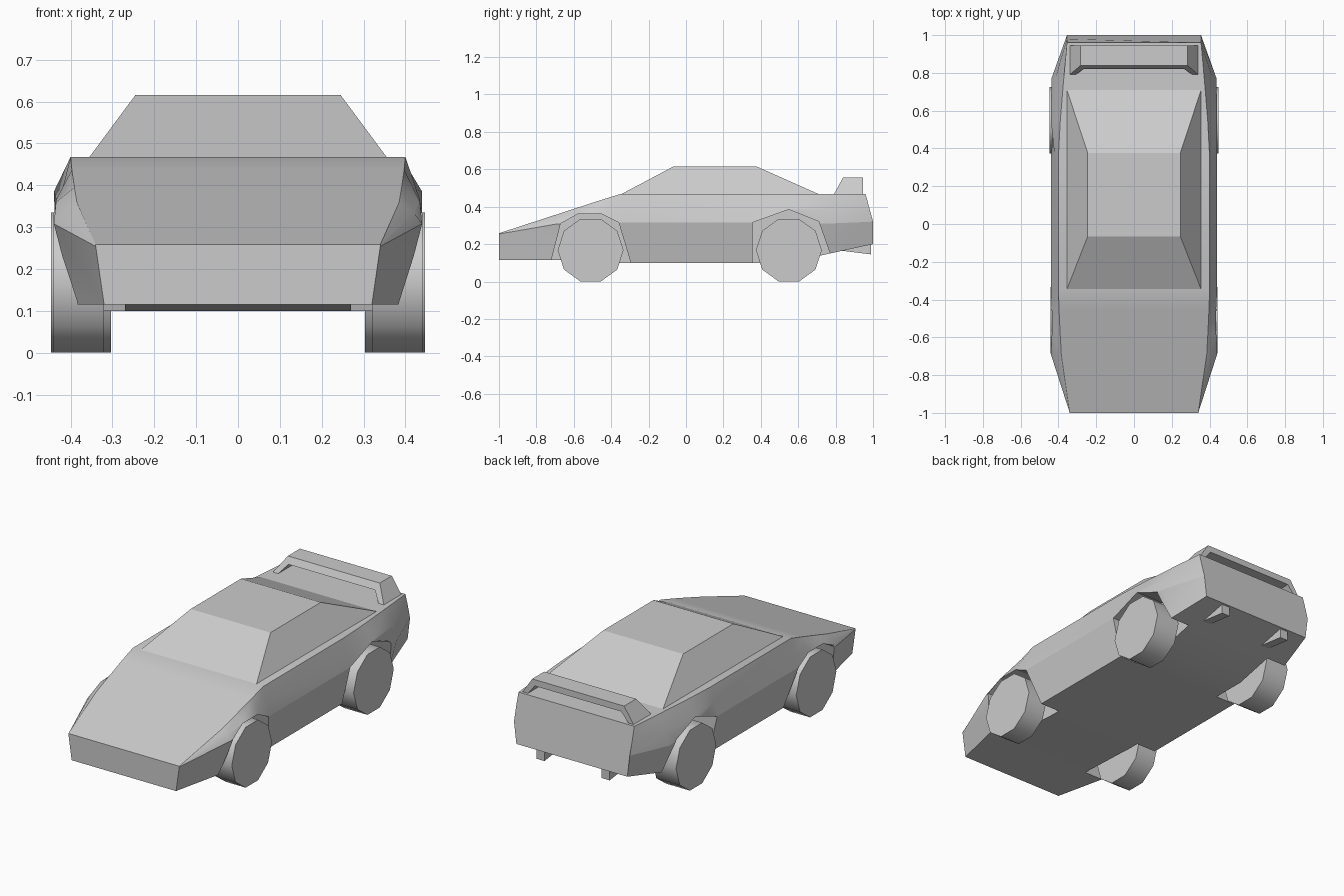
import bpy, bmesh, math

cube = bpy.data.objects.get("Cube")
if cube:
    bpy.data.objects.remove(cube, do_unlink=True)

GREY = (0.6, 0.6, 0.6, 1)
paint = bpy.data.materials.new("plain grey")
paint.use_nodes = True
paint.diffuse_color = GREY
paint.node_tree.nodes["Principled BSDF"].inputs["Base Color"].default_value = GREY


def finish(name, bm, smooth=0):
    """Turn a bmesh into a grey object, optionally smoothed below an angle."""
    bmesh.ops.remove_doubles(bm, verts=bm.verts, dist=0.0005)
    bmesh.ops.recalc_face_normals(bm, faces=bm.faces)
    mesh = bpy.data.meshes.new(name)
    bm.to_mesh(mesh)
    bm.free()
    mesh.materials.append(paint)
    obj = bpy.data.objects.new(name, mesh)
    bpy.context.collection.objects.link(obj)
    if smooth:
        shade(obj, smooth)
    return obj


def shade(obj, degrees):
    bpy.ops.object.select_all(action='DESELECT')
    obj.select_set(True)
    bpy.context.view_layer.objects.active = obj
    bpy.ops.object.shade_smooth_by_angle(angle=math.radians(degrees))


def loft(rings):
    """Skin matching closed rings of points and cap both ends."""
    bm = bmesh.new()
    rows = [[bm.verts.new(p) for p in ring] for ring in rings]
    n = len(rows[0])
    for a, b in zip(rows, rows[1:]):
        for i in range(n):
            j = (i + 1) % n
            bm.faces.new((a[i], a[j], b[j], b[i]))
    bm.faces.new(rows[0])
    bm.faces.new(rows[-1])
    return bm


def side_prism(profile, x0, x1):
    """Extrude a (y, z) outline across the car."""
    return loft([[(x, y, z) for y, z in profile] for x in (x0, x1)])


def mirrored(half):
    return half + [(-x, y, z) for x, y, z in reversed(half)]


# Body: stations along y, each with sill, waist, flare and shoulder as (x, z)
stations = [
    (-1.00, (.32, .115), (.34, .254), (.34, .256), (.34, .258)),
    (-0.69, (.39, .115), (.44, .308), (.42, .335), (.385, .359)),
    (-0.58, (.39, .11), (.44, .31), (.435, .36), (.391, .395)),
    (-0.45, (.39, .105), (.44, .312), (.435, .365), (.397, .437)),
    (-0.35, (.39, .10), (.44, .315), (.42, .39), (.40, .468)),
    (0.36, (.39, .10), (.44, .315), (.42, .39), (.40, .468)),
    (0.55, (.39, .10), (.44, .315), (.44, .385), (.39, .468)),
    (0.77, (.39, .15), (.437, .31), (.417, .385), (.372, .468)),
    (1.00, (.34, .20), (.355, .32), (.356, .395), (.355, .468)),
]
rings = [mirrored([(x, y, z) for x, z in pts]) for y, *pts in stations]
# Rake the tail panel forward above the waist
rings[-1] = [(x, y - max(0, z - .32) * .27, z) for x, y, z in rings[-1]]
body = finish("body", loft(rings))

# Wheel wells cut into the body
arches = {
    "front": [(-.73, 0), (-.72, .115), (-.67, .31), (-.58, .36),
              (-.45, .36), (-.36, .315), (-.295, .10), (-.27, 0)],
    "rear": [(.355, 0), (.355, .315), (.55, .385), (.71, .32),
             (.77, .15), (.80, 0)],
}
for name, outline in arches.items():
    for side in (1, -1):
        cutter = finish(name + "_well_cutter", side_prism(outline, side * .27, side * .6))
        cutter.hide_render = True
        cut = body.modifiers.new("well", 'BOOLEAN')
        cut.operation = 'DIFFERENCE'
        cut.solver = 'EXACT'
        cut.object = cutter
        bpy.ops.object.select_all(action='DESELECT')
        bpy.context.view_layer.objects.active = body
        bpy.ops.object.modifier_apply(modifier=cut.name)
        bpy.data.objects.remove(cutter, do_unlink=True)
shade(body, 20)

# Cabin with sloped windscreen, sides and rear window
def rectangle(x, y0, y1, z):
    return mirrored([(x, y0, z), (x, y1, z)])


finish("cabin", loft([rectangle(.357, -.35, .715, .465),
                      rectangle(.245, -.065, .375, .616)]))

# Ten-sided wheels
for name, y, x0, x1 in (("front", -.51, .32, .442), ("rear", .55, .303, .447)):
    outline = []
    for i in range(10):
        a = math.tau * i / 10
        outline.append((y + .176 * math.cos(a), .1675 + .176 * math.sin(a)))
    for side, word in ((1, "left"), (-1, "right")):
        finish(f"{name}_{word}_wheel", side_prism(outline, side * x0, side * x1), 40)

# Spoiler: a raked arch standing on the rear deck
arch = [(.342, .465), (.282, .555), (-.282, .555), (-.342, .465),
        (-.31, .465), (-.265, .52), (.265, .52), (.31, .465)]
front = [(x, .79 + (z - .465) * .55, z) for x, z in arch]
back = [(x, .945, z) for x, z in arch]
finish("spoiler", loft([front, back]))

# Wedge-shaped exhausts under the tail
pipe = [(.83, .165), (.99, .145), (.99, .205), (.85, .19)]
for side, word in ((1, "left"), (-1, "right")):
    finish(word + "_exhaust", side_prism(pipe, side * .2 - .025, side * .2 + .025))
